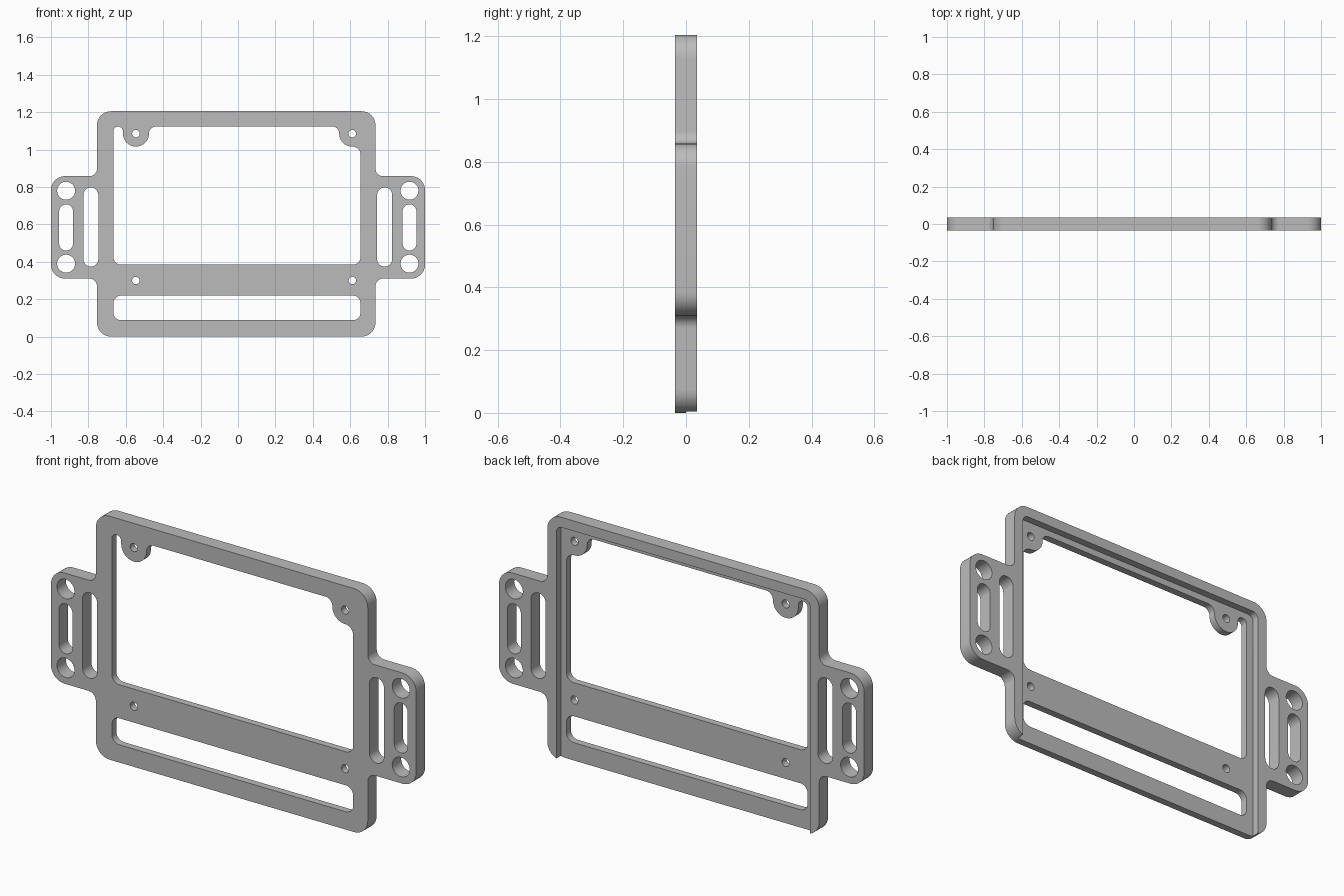
import bpy, bmesh, math
from mathutils import Vector

if "Cube" in bpy.data.objects:
    bpy.data.objects.remove(bpy.data.objects["Cube"])

HALF = 0.035          # half the plate thickness


def rounded(corners, steps=10):
    """Right-angled outline of (x, z, radius) corners -> list of rounded points."""
    pts = []
    n = len(corners)
    for i, (x, z, r) in enumerate(corners):
        p = Vector((x, z))
        d1 = (Vector(corners[i - 1][:2]) - p).normalized()
        d2 = (Vector(corners[(i + 1) % n][:2]) - p).normalized()
        if r == 0:
            arc = [p]
        else:
            c = p + r * (d1 + d2)
            arc = [c - r * (d2 * math.cos(t) + d1 * math.sin(t))
                   for t in (math.pi / 2 * k / steps for k in range(steps + 1))]
        for q in arc:
            if not pts or (q - pts[-1]).length > 1e-4:
                pts.append(q)
    if (pts[0] - pts[-1]).length < 1e-4:
        pts.pop()
    return pts


def rect(x0, x1, z0, z1, r):
    return [(x0, z0, r), (x1, z0, r), (x1, z1, r), (x0, z1, r)]


def hole(x, z, r):
    return rect(x - r, x + r, z - r, z + r, r)


def prism(name, outlines, y0, y1):
    """Extrude each outline from y0 to y1 into one object."""
    bm = bmesh.new()
    for o in outlines:
        pts = rounded(o)
        f = bm.faces.new([bm.verts.new((p.x, y0, p.y)) for p in pts])
        ext = bmesh.ops.extrude_face_region(bm, geom=[f])
        vs = [v for v in ext["geom"] if isinstance(v, bmesh.types.BMVert)]
        bmesh.ops.translate(bm, verts=vs, vec=(0, y1 - y0, 0))
    bmesh.ops.recalc_face_normals(bm, faces=bm.faces)
    me = bpy.data.meshes.new(name)
    bm.to_mesh(me)
    bm.free()
    ob = bpy.data.objects.new(name, me)
    bpy.context.collection.objects.link(ob)
    return ob


# Main plate with side ears
L, R, TOP = -0.754, 0.735, 1.205
E0, E1 = 0.31, 0.858
C, F = 0.075, 0.04
frame = prism("mounting_frame", [[
    (L, 0, C), (R, 0, C), (R, E0, F), (1, E0, C), (1, E1, C), (R, E1, F),
    (R, TOP, C), (L, TOP, C), (L, E1, F), (-1, E1, C), (-1, E0, C), (L, E0, F)]],
    -HALF, HALF)

# Large window, its outline stepping round the two upper screw tabs
W0, W1, WT, WB = -0.666, 0.655, 1.123, 0.385
window = [(W0, WB, F), (W1, WB, F), (W1, 1.016, 0.043), (0.541, 1.016, 0.069),
          (0.541, WT, 0.037), (-0.476, WT, 0.037), (-0.476, 1.016, 0.069),
          (-0.615, 1.016, 0.069), (-0.615, WT, 0.025), (W0, WT, 0.025)]
cuts = [window, rect(W0, W1, 0.088, 0.219, F)]

# Screw holes
cuts += [hole(x, z, 0.02) for x in (-0.546, 0.611) for z in (0.30, 1.085)]

# Ear holes and strap slots
for x in (-0.919, 0.917):
    cuts += [hole(x, z, 0.048) for z in (0.39, 0.78)]
    cuts.append(rect(x - 0.037, x + 0.037, 0.46, 0.707, 0.037))
for x in (-0.787, 0.784):
    cuts.append(rect(x - 0.04, x + 0.04, 0.374, 0.797, 0.04))

# Rear recess, open at the bottom edge
recess = [(L + 0.05, -0.1, 0), (R - 0.05, -0.1, 0),
          (R - 0.05, TOP - 0.05, 0.03), (L + 0.05, TOP - 0.05, 0.03)]

cutters = [prism("opening_cutter", cuts, -0.1, 0.1),
           prism("recess_cutter", [recess], 0, 0.1)]
bpy.context.view_layer.objects.active = frame
frame.select_set(True)
for c in cutters:
    c.hide_render = True
    m = frame.modifiers.new(c.name, "BOOLEAN")
    m.operation = "DIFFERENCE"
    m.solver = "EXACT"
    m.object = c
    bpy.ops.object.modifier_apply(modifier=m.name)
for c in cutters:
    bpy.data.objects.remove(c)

# Single grey finish
grey = bpy.data.materials.new("plain grey")
grey.diffuse_color = (0.5, 0.5, 0.5, 1)
grey.use_nodes = True
grey.node_tree.nodes["Principled BSDF"].inputs["Base Color"].default_value = grey.diffuse_color
frame.data.materials.clear()
frame.data.materials.append(grey)
bpy.ops.object.shade_smooth_by_angle(angle=math.radians(30))
